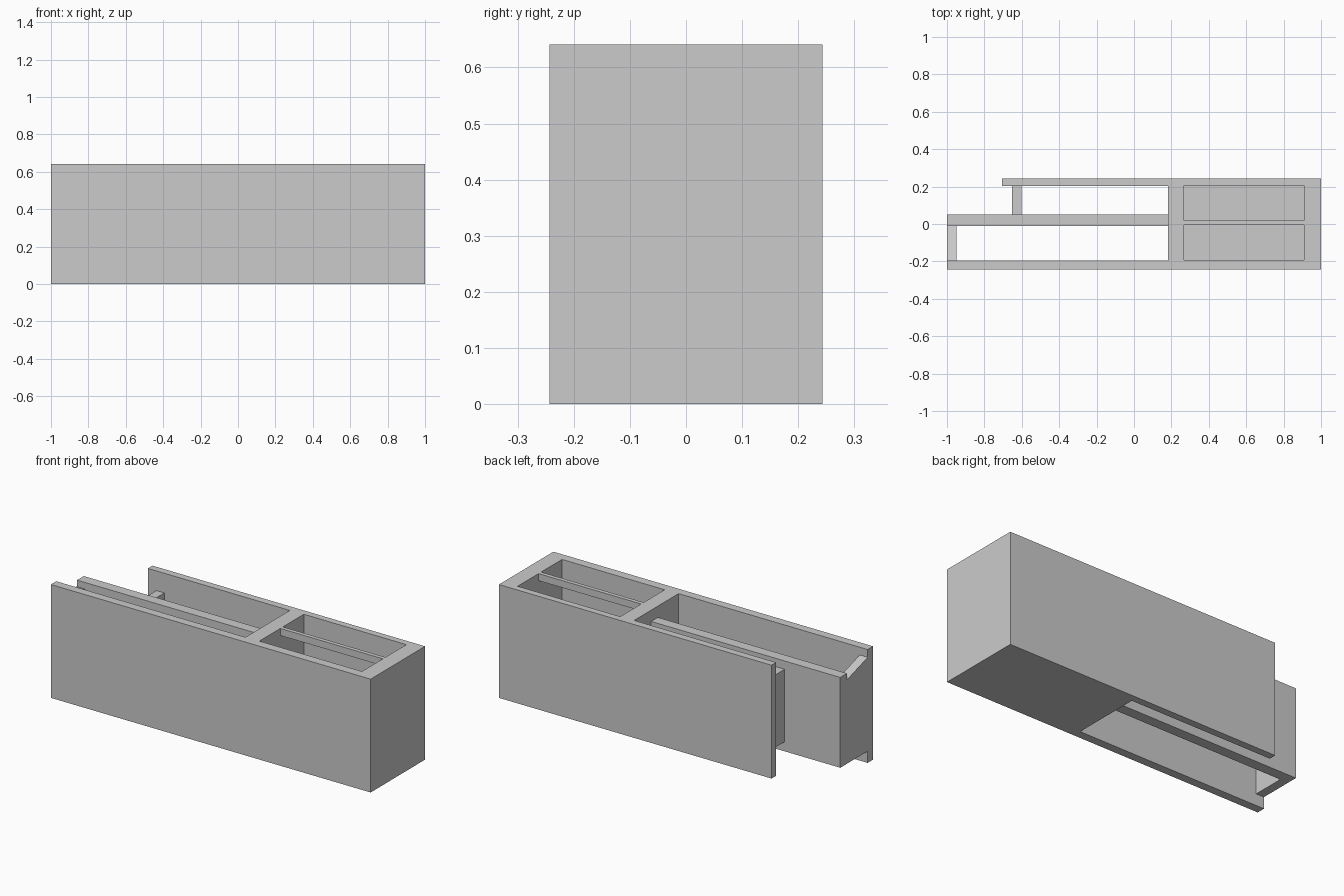
import bpy, bmesh
from mathutils import Vector

if "Cube" in bpy.data.objects:
    bpy.data.objects.remove(bpy.data.objects["Cube"])

H = 0.641      # overall height
D = 0.243      # half depth


def prism(name, profile, lo, hi, axis="z"):
    """Extrude a closed 2D profile along z (xy profile) or x (yz profile)."""
    bm = bmesh.new()
    if axis == "z":
        verts = [bm.verts.new((a, b, lo)) for a, b in profile]
        direction = Vector((0, 0, hi - lo))
    else:
        verts = [bm.verts.new((lo, a, b)) for a, b in profile]
        direction = Vector((hi - lo, 0, 0))
    face = bm.faces.new(verts)
    ext = bmesh.ops.extrude_face_region(bm, geom=[face])
    moved = [g for g in ext["geom"] if isinstance(g, bmesh.types.BMVert)]
    bmesh.ops.translate(bm, verts=moved, vec=direction)
    bmesh.ops.recalc_face_normals(bm, faces=bm.faces)
    mesh = bpy.data.meshes.new(name)
    bm.to_mesh(mesh)
    bm.free()
    obj = bpy.data.objects.new(name, mesh)
    bpy.context.collection.objects.link(obj)
    return obj


def box(name, x0, x1, y0, y1, z0, z1):
    return prism(name, [(x0, y0), (x1, y0), (x1, y1), (x0, y1)], z0, z1)


# Main body: solid block on the right with two long side panels
body = prism("body", [(-1, -D), (1, -D), (1, D), (-0.705, D), (-0.705, 0.202),
                      (0.183, 0.202), (0.183, -0.195), (-1, -0.195)], 0, H)

# Deep open pocket in the block
cutter = box("pocket_cutter", 0.268, 0.91, -0.192, 0.205, 0.065, H + 0.1)
cutter.hide_render = True
cutter.hide_viewport = True
cut = body.modifiers.new("pocket", "BOOLEAN")
cut.operation = "DIFFERENCE"
cut.solver = "EXACT"
cut.object = cutter

# Thin rail splitting the pocket mouth
box("pocket_rail", 0.268, 0.91, -0.005, 0.018, H - 0.04, H)

# Recessed middle panel
box("middle_panel", -1, 0.183, -0.01, 0.05, 0.066, 0.577)

# Front end cap with a sloping top
prism("front_end_cap", [(-0.195, 0.066), (-0.01, 0.066), (-0.01, 0.54), (-0.195, 0.597)],
      -1, -0.95, axis="x")

# Rear spacer between the middle and back panels
box("rear_spacer", -0.652, -0.602, 0.05, 0.202, 0.12, 0.53)
